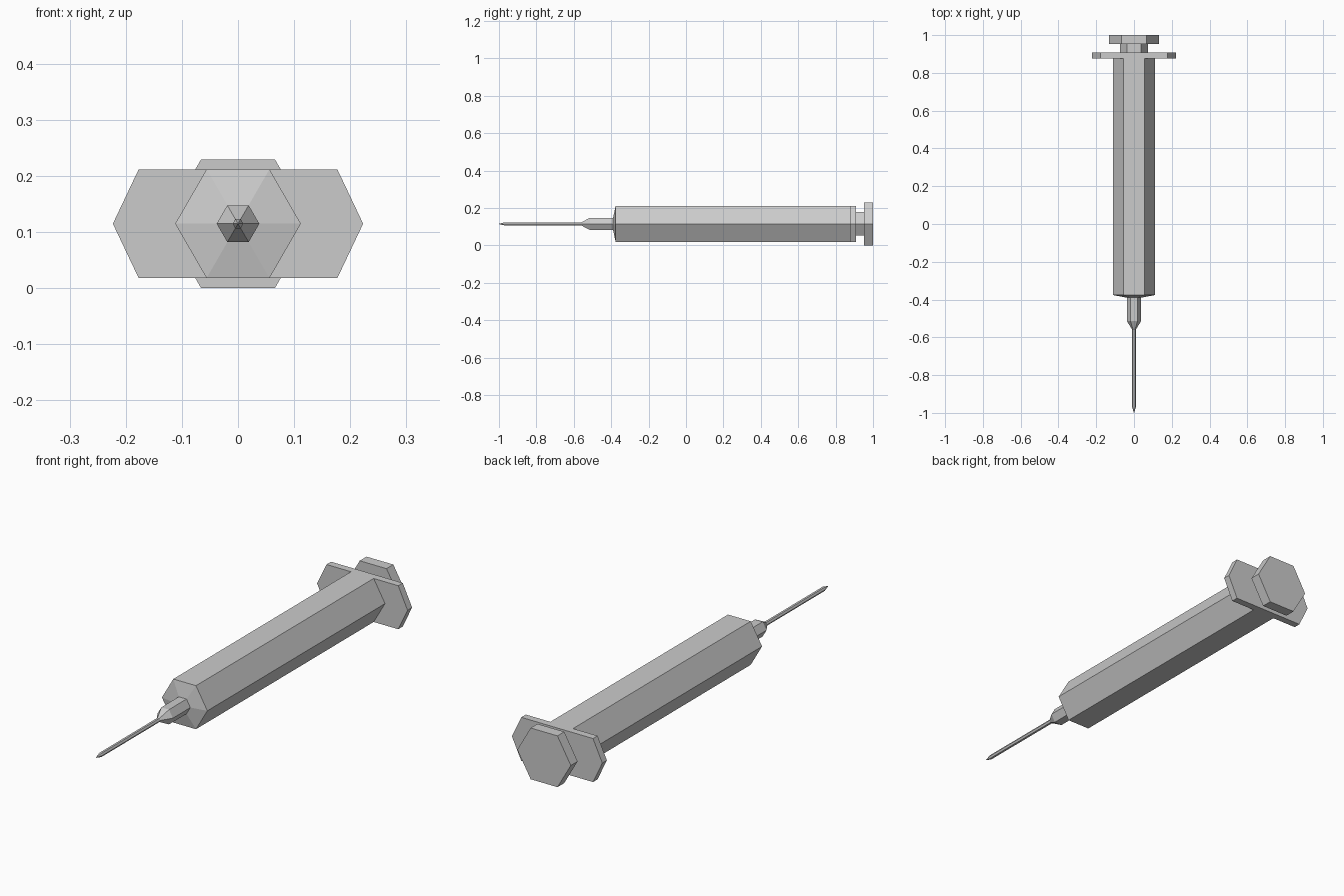
import bpy
import bmesh
from math import cos, sin, pi

cube = bpy.data.objects.get("Cube")
if cube:
    bpy.data.objects.remove(cube, do_unlink=True)

AXIS_Z = 0.115
GREY = (0.6, 0.6, 0.6, 1.0)

grey = bpy.data.materials.new("plain grey")
grey.use_nodes = True
grey.diffuse_color = GREY
grey.node_tree.nodes["Principled BSDF"].inputs["Base Color"].default_value = GREY


def hexagon(radius):
    """Hexagon outline with corners on the left and right."""
    return [(radius * cos(i * pi / 3), radius * sin(i * pi / 3)) for i in range(6)]


def loft(name, sections):
    """Skin (y, outline) sections along the y axis and cap both ends."""
    bm = bmesh.new()
    rings = [[bm.verts.new((x, y, AXIS_Z + z)) for x, z in outline]
             for y, outline in sections]
    for a, b in zip(rings, rings[1:]):
        for i in range(len(a)):
            j = (i + 1) % len(a)
            bm.faces.new((a[i], a[j], b[j], b[i]))
    bm.faces.new(rings[0])
    bm.faces.new(rings[-1])
    bmesh.ops.recalc_face_normals(bm, faces=bm.faces)
    mesh = bpy.data.meshes.new(name)
    bm.to_mesh(mesh)
    bm.free()
    mesh.materials.append(grey)
    obj = bpy.data.objects.new(name, mesh)
    bpy.context.collection.objects.link(obj)
    return obj


def hex_part(name, *rings):
    return loft(name, [(y, hexagon(r)) for y, r in rings])


# Needle with a short sharpened tip
hex_part("needle", (-1.0, 0.001), (-0.97, 0.0095), (-0.56, 0.0095))

# Hub that holds the needle, tapered at the front
hex_part("needle_hub", (-0.56, 0.0095), (-0.513, 0.038), (-0.39, 0.038))

# Barrel with a shallow cone at the front
hex_part("barrel", (-0.39, 0.038), (-0.376, 0.112), (0.876, 0.112))

# Finger flange: a wide hexagon, flush with the barrel above and below
wide = [(0.223, 0), (0.177, 0.097), (-0.177, 0.097),
        (-0.223, 0), (-0.177, -0.097), (0.177, -0.097)]
loft("finger_flange", [(0.876, wide), (0.908, wide)])

# Plunger rod and thumb rest
hex_part("plunger_rod", (0.908, 0.073), (0.952, 0.073))
hex_part("thumb_rest", (0.952, 0.132), (1.0, 0.132))
